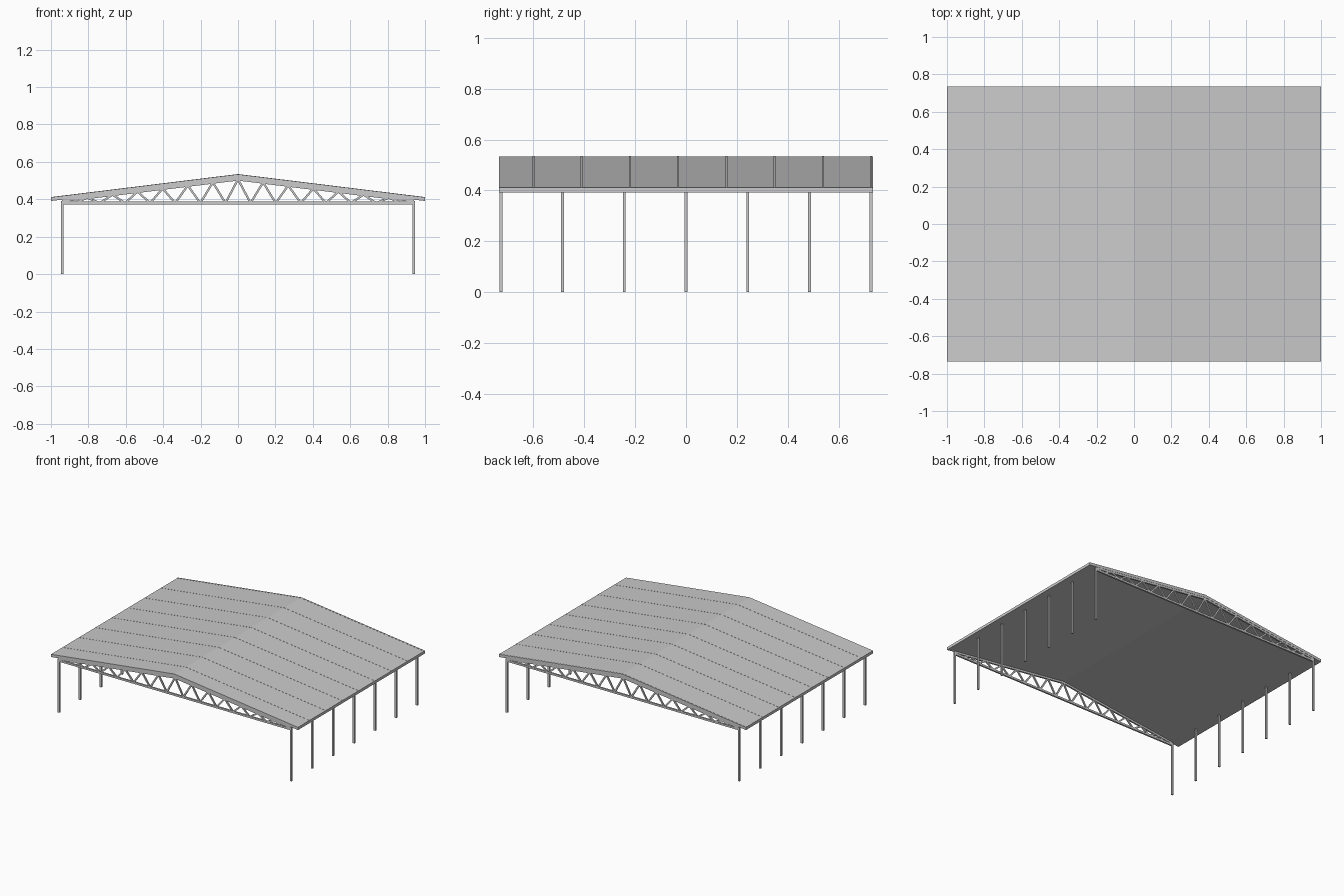
import bpy
import math
from mathutils import Vector

cube = bpy.data.objects.get("Cube")
if cube:
    bpy.data.objects.remove(cube)

grey = bpy.data.materials.new("steel grey")
grey.use_nodes = True
COLOUR = (0.6, 0.6, 0.6, 1)
grey.diffuse_color = COLOUR
grey.node_tree.nodes["Principled BSDF"].inputs["Base Color"].default_value = COLOUR

HALF_Y = 0.735
RIDGE, EAVE = 0.534, 0.411
COLUMN_X = 0.94


def roof_z(x):
    return RIDGE - (RIDGE - EAVE) * abs(x)


def add_mesh(name, verts, faces):
    mesh = bpy.data.meshes.new(name)
    mesh.from_pydata(verts, [], faces)
    mesh.materials.append(grey)
    obj = bpy.data.objects.new(name, mesh)
    bpy.context.collection.objects.link(obj)
    return obj


def extrude_profile(name, outline, y0, y1):
    """Extrude a closed xz outline along y."""
    n = len(outline)
    verts = [(x, y, z) for y in (y0, y1) for x, z in outline]
    faces = [tuple(range(n)), tuple(range(2 * n - 1, n - 1, -1))]
    faces += [(i, i + n, (i + 1) % n + n, (i + 1) % n) for i in range(n)]
    return add_mesh(name, verts, faces)


def gable(name, half_x, top, bottom, y0, y1):
    """Gabled strip lying between two offsets from the roof surface."""
    xs = (-half_x, 0, half_x)
    outline = [(x, roof_z(x) + bottom) for x in xs]
    outline += [(x, roof_z(x) + top) for x in reversed(xs)]
    return extrude_profile(name, outline, y0, y1)


def bar(name, a, b, width, y, depth):
    """Flat-sided bar between two xz points."""
    a, b = Vector(a), Vector(b)
    d = (b - a).normalized() * width / 2
    side = Vector((-d.y, d.x))
    outline = [a - side, b - side, b + side, a + side]
    return extrude_profile(name, outline, y - depth / 2, y + depth / 2)


# Roof deck with sheet seams
gable("roof_deck", 1.0, 0, -0.02, -HALF_Y, HALF_Y)
for i in range(8):
    y = 0.727 - 0.1895 * i
    gable("roof_seam", 1.0, 0.001, -0.001, y - 0.004, y + 0.004)

# Columns along both eaves
for side in (-1, 1):
    for i in range(-3, 4):
        x, y = side * COLUMN_X, i * 0.2425
        outline = [(x - 0.007, 0), (x + 0.007, 0),
                   (x + 0.007, 0.392), (x - 0.007, 0.392)]
        extrude_profile("column", outline, y - 0.0055, y + 0.0055)

# Gable trusses at the front and back
STEP = COLUMN_X / 14
for y in (-0.7275, 0.7275):
    gable("truss_top_chord", COLUMN_X, -0.019, -0.034, y - 0.006, y + 0.006)
    bar("truss_bottom_chord", (-COLUMN_X, 0.38), (COLUMN_X, 0.38), 0.014, y, 0.012)
    nodes = []
    for k in range(-13, 14):
        x = k * STEP
        nodes.append((x, 0.38 if k % 2 else roof_z(x) - 0.027))
    for a, b in zip(nodes, nodes[1:]):
        bar("truss_web", a, b, 0.011, y, 0.009)
